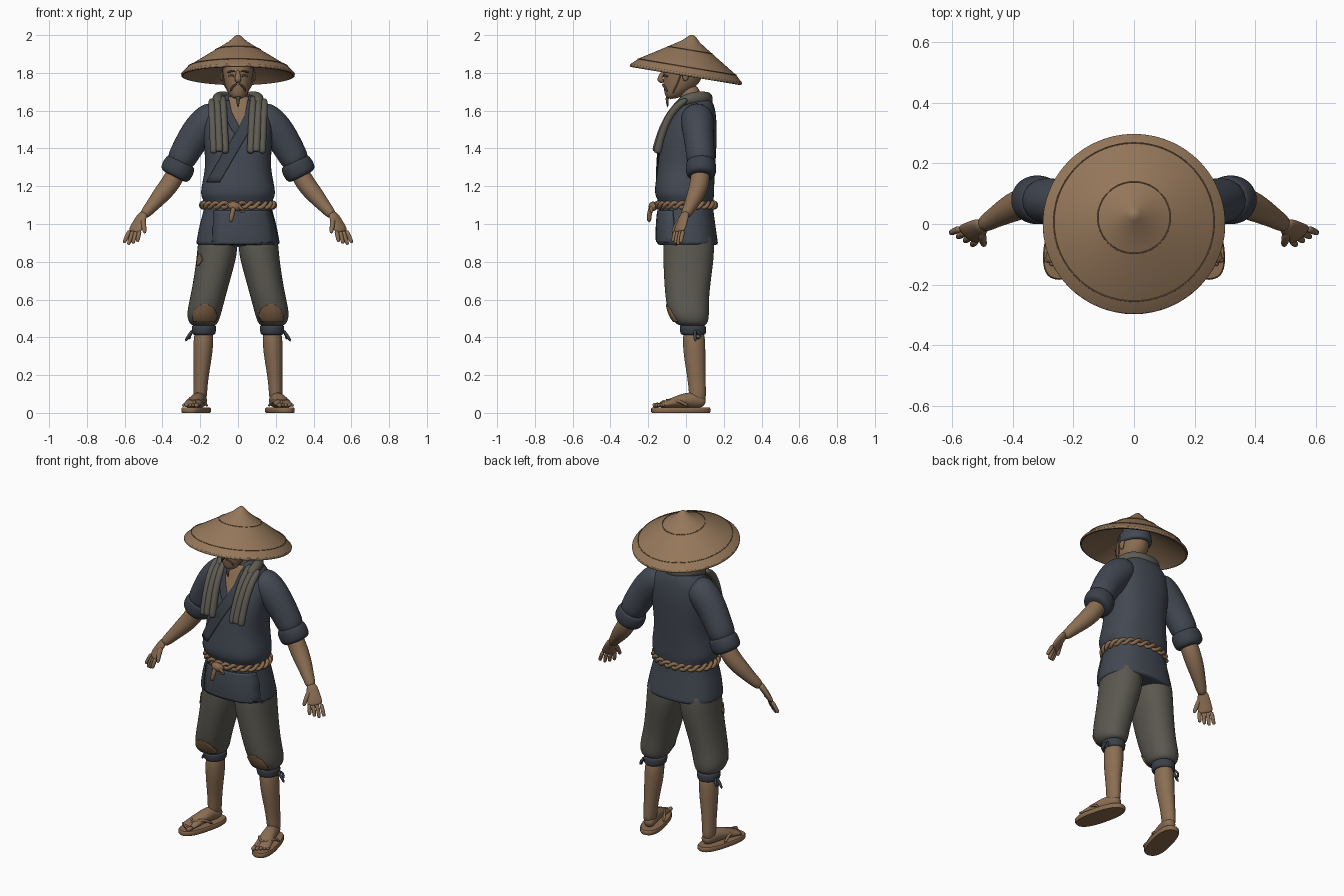
import bpy, bmesh, math
from mathutils import Vector, Matrix
from mathutils.bvhtree import BVHTree

cube = bpy.data.objects.get("Cube")
if cube:
    bpy.data.objects.remove(cube)


def material(name, red, green, blue):
    def linear(c):
        c /= 255
        return c / 12.92 if c < 0.04 else ((c + 0.055) / 1.055) ** 2.4
    color = (linear(red), linear(green), linear(blue), 1)
    mat = bpy.data.materials.new(name)
    mat.use_nodes = True
    mat.diffuse_color = color
    mat.node_tree.nodes["Principled BSDF"].inputs["Base Color"].default_value = color
    return mat


STRAW = material("straw", 150, 120, 91)
STRAW_DARK = material("straw_underside", 128, 101, 76)
SKIN = material("skin", 139, 110, 83)
INDIGO = material("indigo_cloth", 66, 72, 82)
INDIGO_DARK = material("dark_indigo_trim", 59, 64, 73)
TROUSER = material("trouser_cloth", 91, 88, 80)
TOWEL = material("towel_cloth", 94, 91, 82)
ROPE = material("rope", 138, 107, 78)
PATCH = material("patch", 124, 95, 68)
HAIR = material("grey_hair", 84, 74, 64)


def finish(name, bm, mat, mirror=False, subdiv=0):
    """Turn a bmesh into a smooth-shaded object."""
    bmesh.ops.recalc_face_normals(bm, faces=bm.faces)
    mesh = bpy.data.meshes.new(name)
    bm.to_mesh(mesh)
    bm.free()
    mesh.materials.append(mat)
    for poly in mesh.polygons:
        poly.use_smooth = True
    if not subdiv:
        mesh.set_sharp_from_angle(angle=math.radians(40))
    obj = bpy.data.objects.new(name, mesh)
    bpy.context.collection.objects.link(obj)
    if mirror:
        obj.modifiers.new("mirror", 'MIRROR').use_mirror_merge = False
    if subdiv:
        mod = obj.modifiers.new("smooth", 'SUBSURF')
        mod.levels = mod.render_levels = subdiv
    return obj


def loft(name, rows, mat, side=(1, 0, 0), level=False, power=2, sides=14,
         closed=False, mirror=False, subdiv=2):
    """Skin rings (x, y, z, radius[, second radius]) along a path."""
    bm, rings, n = bmesh.new(), [], len(rows)
    for i, row in enumerate(rows):
        before = rows[i - 1] if closed or i else row
        after = rows[(i + 1) % n] if closed or i < n - 1 else row
        t = Vector((0, 0, 1)) if level else (Vector(after[:3]) - Vector(before[:3])).normalized()
        u = Vector(side)
        u = (u - t * u.dot(t)).normalized()
        v = t.cross(u)
        ring = []
        for k in range(sides):
            a = math.tau * k / sides
            c, s = (math.copysign(abs(f) ** (2 / power), f) for f in (math.cos(a), math.sin(a)))
            ring.append(bm.verts.new(Vector(row[:3]) + u * c * row[3] + v * s * row[-1]))
        rings.append(ring)
    for i in range(n if closed else n - 1):
        a, b = rings[i], rings[(i + 1) % n]
        for k in range(sides):
            j = (k + 1) % sides
            bm.faces.new((a[k], a[j], b[j], b[k]))
    if not closed:
        bm.faces.new(rings[0])
        bm.faces.new(rings[-1])
    return finish(name, bm, mat, mirror, subdiv)


def cord(name, points, radius, mat, **options):
    return loft(name, [(*p, radius) for p in points], mat, sides=8, subdiv=1, **options)


def ellipse(rx, ry, z, cy=0, count=64):
    angles = [math.tau * k / count for k in range(count)]
    return [(rx * math.cos(a), cy + ry * math.sin(a), z) for a in angles]


def drape(name, body, rows, mat, lift=0.004, mirror=False, cols=8, steps=5):
    """Lay a thin plate of rows (x start, x end, z) on the front of a body."""
    tree = BVHTree.FromObject(body, bpy.context.evaluated_depsgraph_get())
    bm, grid = bmesh.new(), []
    for a, b in zip(rows, rows[1:]):
        last = b is rows[-1]
        for s in range(steps + last):
            x0, x1, z = Vector(a).lerp(Vector(b), s / steps)
            line = []
            for k in range(cols + 1):
                x = x0 + (x1 - x0) * k / cols
                hit, normal, _, _ = tree.ray_cast(Vector((x, -1, z)), Vector((0, 1, 0)))
                if hit is None:
                    hit, normal, _, _ = tree.find_nearest(Vector((x, -0.05, z)))
                line.append(bm.verts.new(hit + normal * lift))
            grid.append(line)
    for p, q in zip(grid, grid[1:]):
        for k in range(cols):
            bm.faces.new((p[k], p[k + 1], q[k + 1], q[k]))
    obj = finish(name, bm, mat, mirror)
    mod = obj.modifiers.new("thickness", 'SOLIDIFY')
    mod.thickness, mod.offset = 0.007, 0
    return obj


# Straw hat, tilted back, with rim cord and stitched seams
tilt = Matrix.Translation((0, 0, 1.793)) @ Matrix.Rotation(-0.165, 4, 'X')
profile = [(.21, .008), (.2, .022), (.175, .048), (.13, .118), (.04, .262), (.005, .299),
           (-.008, .3), (-.01, .292), (.03, .255), (.17, .03)]
hat = loft("straw_hat", [(0, 0, z, r) for z, r in profile], STRAW, level=True, sides=64, subdiv=0)
hat.data.materials.append(STRAW_DARK)
for face in hat.data.polygons:
    face.material_index = int(face.normal.z < -0.1)
rim = cord("hat_rim_cord", ellipse(.295, .295, 0), .007, STRAW, side=(0, 0, 1), closed=True)
seams = [cord("hat_seam", ellipse(r, r, z), .0025, STRAW_DARK, side=(0, 0, 1), closed=True)
         for r, z in ((.265, .039), (.12, .13))]
for part in [hat, rim] + seams:
    part.data.transform(tilt)

# Head, neck and face
head = loft("head", [(0, -.075, 1.662, .025, .025), (0, -.06, 1.685, .05, .055),
                     (0, -.03, 1.73, .07, .092), (0, -.015, 1.78, .081, .108),
                     (0, -.008, 1.84, .085, .11), (0, .005, 1.9, .068, .085),
                     (0, .01, 1.93, .035, .04)], SKIN, level=True)
loft("neck", [(0, .035, 1.56, .06), (0, .03, 1.64, .055), (0, .015, 1.74, .058)], SKIN)
loft("head_cloth", [(0, .014, 1.8, .086, .092), (0, .01, 1.815, .09, .106),
                    (0, 0, 1.85, .09, .114), (0, .008, 1.9, .073, .088)], INDIGO, level=True)
loft("nose", [(0, -.11, 1.815, .01), (0, -.132, 1.785, .014), (0, -.142, 1.765, .02, .018),
              (0, -.118, 1.75, .014)], SKIN, sides=10)
loft("ears", [(.078, -.005, 1.81, .01, .018), (.09, 0, 1.79, .01, .022),
              (.083, -.005, 1.755, .008, .012)], SKIN, mirror=True, sides=10)
cord("moustache", [(.004, -.126, 1.742), (.03, -.117, 1.73), (.04, -.098, 1.7)], .006, HAIR, mirror=True)
cord("eyebrows", [(.015, -.122, 1.806), (.035, -.115, 1.812), (.058, -.092, 1.8)], .006, HAIR, mirror=True)
drape("eyes", head, [(.022, .046, 1.79), (.02, .05, 1.783), (.024, .046, 1.777)], HAIR, .002, True)
loft("goatee", [(0, -.095, 1.685, .016, .01), (0, -.102, 1.66, .012, .009),
                (0, -.096, 1.615, .003)], HAIR, sides=10)
cord("chin_strap", [(.09, -.015, 1.86), (.085, -.03, 1.77), (.058, -.07, 1.695), (0, -.085, 1.657)],
     .004, ROPE, mirror=True)

# Jacket body: blouse above the belt, skirt below
jacket = loft("jacket", [(0, .01, .886, .223, .163), (0, .008, .895, .224, .163),
                         (0, 0, 1.0, .205, .156), (0, 0, 1.08, .18, .145), (0, 0, 1.12, .18, .145),
                         (0, -.008, 1.15, .2, .158), (0, -.008, 1.2, .195, .158),
                         (0, .003, 1.3, .172, .153), (0, .01, 1.4, .18, .152),
                         (0, .025, 1.5, .188, .14), (0, .043, 1.58, .178, .117),
                         (0, .05, 1.63, .14, .1), (0, .05, 1.665, .1, .08),
                         (0, .05, 1.69, .07, .06)], INDIGO, level=True, power=2.4, sides=24)
bpy.context.view_layer.update()
drape("bare_chest", jacket, [(-.05, .055, 1.67), (-.04, .05, 1.6), (-.01, .035, 1.54),
                             (.012, .018, 1.5)], SKIN)
drape("right_lapel", jacket, [(-.1, -.045, 1.65), (-.08, -.034, 1.59), (-.035, .014, 1.5),
                              (-.01, .02, 1.47)], INDIGO_DARK, .006)
drape("left_lapel", jacket, [(.05, .1, 1.65), (.035, .09, 1.57), (-.005, .06, 1.49),
                             (-.08, -.01, 1.37), (-.16, -.095, 1.22)], INDIGO_DARK, .008)
drape("front_flap", jacket, [(-.125, .17, 1.07), (-.13, .19, 1.0), (-.135, .205, .885)], INDIGO)

# Sleeves with rolled cuffs
loft("sleeves", [(.09, .055, 1.59, .075), (.155, .06, 1.555, .092), (.22, .065, 1.48, .09, .083),
                 (.275, .075, 1.39, .08, .077), (.325, .08, 1.295, .076)], INDIGO,
     side=(1, 0, 1), mirror=True, sides=16)
loft("rolled_cuffs", [(.297, .078, 1.335, .07), (.302, .078, 1.325, .084, .08),
                      (.32, .08, 1.29, .09, .084), (.337, .08, 1.26, .084, .078),
                      (.342, .08, 1.25, .06)], INDIGO_DARK, side=(1, 0, 1), mirror=True, sides=16)

# Forearms and hands
loft("forearms", [(.3, .08, 1.32, .05), (.355, .075, 1.215, .054), (.41, .05, 1.15, .048),
                  (.465, .018, 1.085, .033), (.505, -.008, 1.04, .028)], SKIN, mirror=True)
spread = Vector((.8, .6, 0))
loft("palms", [(.495, 0, 1.065, .026, .02), (.517, -.015, 1.025, .036, .018),
               (.543, -.033, .972, .045, .016), (.55, -.037, .955, .038, .012)],
     SKIN, side=spread, mirror=True)
for i, finger in enumerate(("index", "middle", "ring", "little")):
    off = i - 1.5
    base = Vector((.546, -.035, .968)) + spread * off * .022
    tip = base + Vector((.023 + off * .006, -.014, -.08 + abs(off - .3) * .01))
    loft(finger + "_fingers", [(*base.lerp(tip, f), r) for f, r in
                               ((0, .013), (.5, .0125), (.9, .011), (1, .008))],
         SKIN, mirror=True, sides=8, subdiv=1)
loft("thumbs", [(.502, -.022, 1.035, .016), (.5, -.05, .995, .015), (.495, -.065, .965, .012),
                (.494, -.07, .95, .008)], SKIN, mirror=True, sides=8)

# Towel: a roll behind the neck and three hanging folds per side
loft("towel_roll", [(s * x, y, z, r, .03) for s, x, y, z, r in
                    ((-1, .1, -.045, 1.635, .028), (-1, .115, .03, 1.67, .033),
                     (-1, .08, .1, 1.668, .036), (0, 0, .122, 1.655, .04),
                     (1, .08, .1, 1.668, .036), (1, .115, .03, 1.67, .033),
                     (1, .1, -.045, 1.635, .028))], TOWEL, side=(0, 0, 1))
for i in range(3):
    x, lift = .068 + .03 * i, .008 * (i % 2)
    loft("towel_fold", [(x + .012, .01, 1.68 - .008 * i, .02), (x + .01, -.07, 1.61, .021),
                        (x + .004, -.122 - lift, 1.5, .02), (x, -.148 - lift, 1.4, .022),
                        (x, -.152 - lift, 1.372 + lift, .021)], TOWEL, mirror=True, sides=10)

# Twisted rope belt, knot and hanging ends
for phase in (0, math.pi):
    strand = []
    for k, (x, y, z) in enumerate(ellipse(1, 1, 1.1, count=144)):
        twist = math.tau * k / 12 + phase
        out = .01 * math.cos(twist)
        strand.append((x * (.186 + out), y * (.15 + out), z + .014 * math.sin(twist)))
    cord("rope_belt", strand, .012, ROPE, side=(0, 0, 1), closed=True)
loft("belt_knot", [(-.055, -.165, 1.1, .014), (-.03, -.175, 1.097, .026), (-.005, -.175, 1.09, .026),
                   (.02, -.163, 1.088, .014)], ROPE, side=(0, 0, 1), sides=10)
cord("rope_loop", [(-.015, -.18, 1.1), (.025, -.185, 1.08), (.04, -.18, 1.06), (0, -.19, 1.07)], .011, ROPE)
cord("rope_end", [(-.02, -.18, 1.1), (-.03, -.195, 1.06), (-.04, -.195, 1.005)], .014, ROPE)

# Baggy trousers gathered below the knee
trousers = loft("trousers", [(.105, .015, 1.0, .1, .13), (.107, .015, .86, .11, .139),
                             (.128, .01, .75, .101, .13), (.16, .005, .61, .094, .117),
                             (.18, .014, .53, .093, .11), (.183, .025, .485, .083, .095),
                             (.18, .035, .455, .06, .068)], TROUSER, level=True, mirror=True,
                power=2.2, sides=18)
bpy.context.view_layer.update()
drape("knee_patches", trousers, [(.16, .19, .575), (.125, .225, .55), (.11, .24, .51),
                                 (.125, .235, .485)], PATCH, .002, True)
drape("hip_patch", trousers, [(-.208, -.195, .84), (-.215, -.185, .81), (-.215, -.205, .78)], PATCH, .002)
loft("shin_bands", [(.18, .036, .465, .058, .064), (.18, .036, .46, .068, .073),
                    (.181, .038, .42, .065, .071), (.181, .038, .41, .055, .062)],
     INDIGO_DARK, level=True, mirror=True)
cord("band_ties", [(.235, .05, .44), (.255, .045, .42), (.28, .05, .375)], .009, INDIGO_DARK, mirror=True)
cord("band_loops", [(.24, .05, .44), (.25, .08, .42), (.262, .075, .39), (.255, .05, .4)],
     .008, INDIGO_DARK, mirror=True)

# Shins
loft("shins", [(.18, .04, .47, .053, .06), (.184, .043, .34, .055, .062), (.192, .05, .24, .045, .053),
               (.199, .06, .13, .036, .046), (.201, .063, .05, .038, .048)], SKIN, level=True, mirror=True)

# Feet and sandals, shaped straight and then turned outward
turn = Matrix.Translation((.222, -.027, 0)) @ Matrix.Rotation(.25, 4, 'Z')
parts = [
    loft("sandals", [(0, 0, z, .064 + e, .16 + e) for z, e in ((0, -.004), (.006, 0), (.022, 0), (.028, -.004))],
         ROPE, level=True, power=2.5, sides=40, mirror=True, subdiv=0),
    loft("feet", [(0, .135, .055, .026, .024), (0, .095, .066, .038, .042), (0, .03, .07, .04, .042),
                  (0, -.04, .055, .046, .028), (0, -.095, .043, .05, .017), (0, -.115, .04, .045, .012)],
         SKIN, mirror=True),
    cord("sandal_straps", [(-.056, .03, .03), (-.045, -.02, .072), (-.015, -.085, .064),
                           (.015, -.075, .066), (.05, -.015, .066), (.056, .03, .03)], .009, ROPE,
         side=(0, 0, 1), mirror=True),
    cord("sandal_thongs", [(-.014, -.08, .066), (-.018, -.11, .052), (-.018, -.12, .028)], .008, ROPE,
         mirror=True)]
for i in range(5):
    x, r = -.036 + .019 * i, .014 if i == 0 else .0105
    y = -.145 + .008 * i
    parts.append(loft("toes", [(x, -.1, .043, r), (x, y + .01, .041, r), (x, y, .039, r * .8)],
                      SKIN, mirror=True, sides=8, subdiv=1))
for part in parts:
    part.data.transform(turn)
